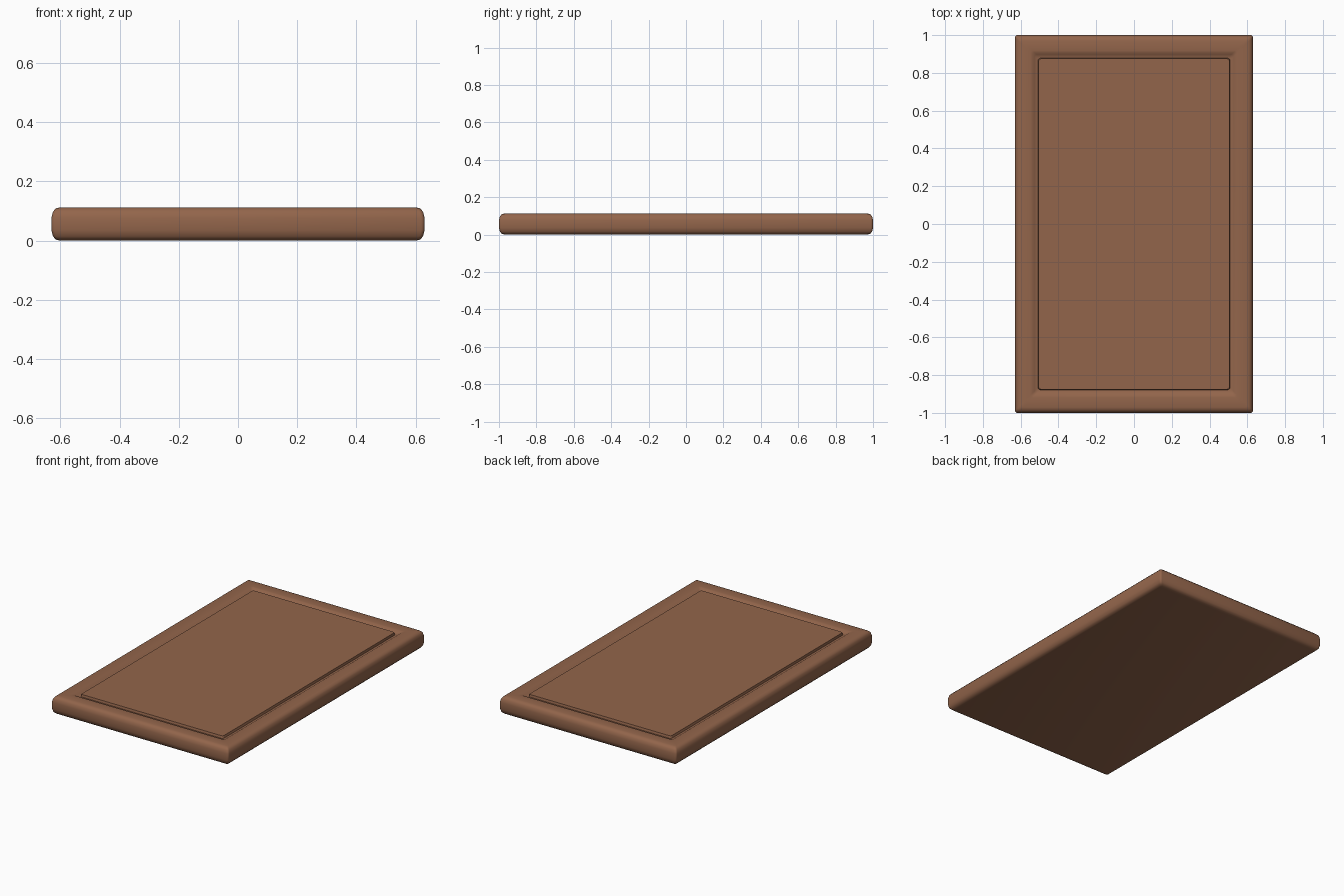
import bpy, bmesh, math

if "Cube" in bpy.data.objects:
    bpy.data.objects.remove(bpy.data.objects["Cube"])

HX, HY = 0.63, 1.0

# Section through the edge, from underside to centre panel: (inset, height)
profile = [(0.030, 0.0), (0.015, 0.004), (0.005, 0.015), (0.0, 0.036),
           (0.0, 0.077), (0.005, 0.098), (0.015, 0.109), (0.030, 0.113),
           # juice groove: soft outer slope, steep inner wall
           (0.082, 0.113), (0.092, 0.111), (0.103, 0.104), (0.113, 0.099),
           (0.122, 0.098), (0.125, 0.113)]


def ring(bm, inset, z, r=0.012, steps=3):
    """Rectangle loop with slightly eased corners."""
    verts = []
    for i, (sx, sy) in enumerate([(1, 1), (-1, 1), (-1, -1), (1, -1)]):
        for k in range(steps + 1):
            a = math.pi / 2 * (i + k / steps)
            verts.append(bm.verts.new((sx * (HX - inset - r) + r * math.cos(a),
                                       sy * (HY - inset - r) + r * math.sin(a), z)))
    return verts


bm = bmesh.new()
rings = [ring(bm, d, z) for d, z in profile]
for a, b in zip(rings, rings[1:]):
    n = len(a)
    for i in range(n):
        j = (i + 1) % n
        bm.faces.new((a[i], a[j], b[j], b[i]))
# underside and centre panel
bm.faces.new(rings[0][::-1])
bm.faces.new(rings[-1])

mesh = bpy.data.meshes.new("cutting_board")
bm.to_mesh(mesh)
bm.free()
board = bpy.data.objects.new("cutting_board", mesh)
bpy.context.collection.objects.link(board)

# wood colour
wood = bpy.data.materials.new("wood")
wood.diffuse_color = (0.29, 0.13, 0.07, 1)
wood.use_nodes = True
wood.node_tree.nodes["Principled BSDF"].inputs["Base Color"].default_value = wood.diffuse_color
mesh.materials.append(wood)

bpy.context.view_layer.objects.active = board
board.select_set(True)
bpy.ops.object.shade_smooth_by_angle(angle=math.radians(40))
